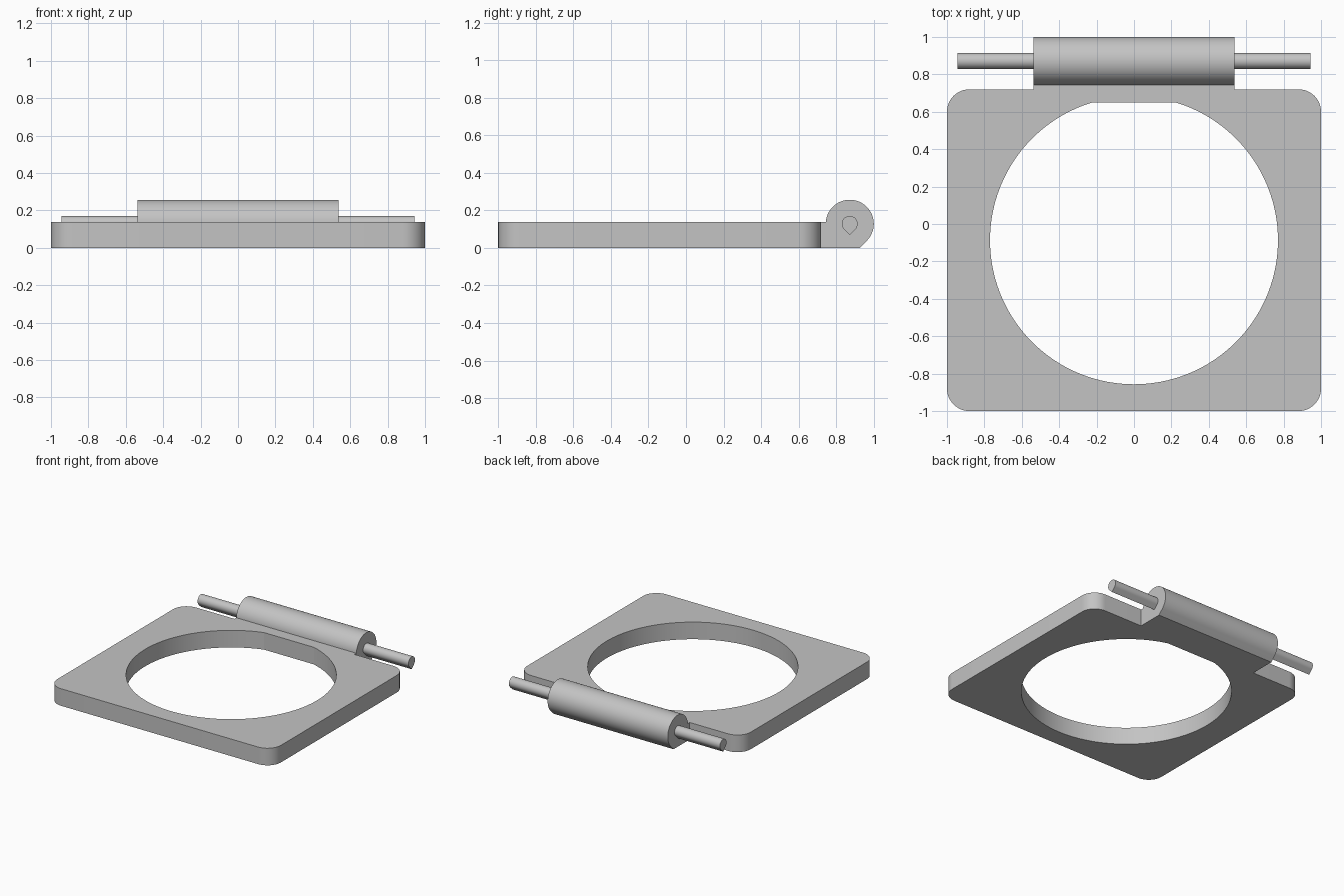
import bpy
import bmesh
from math import sin, cos, pi, acos, asin, sqrt, radians
from mathutils import Vector

if "Cube" in bpy.data.objects:
    bpy.data.objects.remove(bpy.data.objects["Cube"], do_unlink=True)

grey = bpy.data.materials.new("plain_grey")
grey.use_nodes = True
grey.diffuse_color = (0.55, 0.55, 0.55, 1)
grey.node_tree.nodes["Principled BSDF"].inputs["Base Color"].default_value = grey.diffuse_color


def arc(cx, cy, r, start, end, steps):
    """Points along a circular arc, both ends included."""
    angles = [start + (end - start) * i / steps for i in range(steps + 1)]
    return [(cx + r * cos(a), cy + r * sin(a)) for a in angles]


def prism(name, loops, place, direction):
    """Fill an outline (later loops are holes) and extrude it along direction."""
    bm = bmesh.new()
    for loop in loops:
        verts = [bm.verts.new(place(u, v)) for u, v in loop]
        for a, b in zip(verts, verts[1:] + verts[:1]):
            bm.edges.new((a, b))
    bmesh.ops.triangle_fill(bm, edges=bm.edges[:], use_beauty=True)
    result = bmesh.ops.extrude_face_region(bm, geom=bm.faces[:], use_keep_orig=True)
    moved = [g for g in result["geom"] if isinstance(g, bmesh.types.BMVert)]
    bmesh.ops.translate(bm, verts=moved, vec=Vector(direction))
    bmesh.ops.recalc_face_normals(bm, faces=bm.faces[:])
    mesh = bpy.data.meshes.new(name)
    bm.to_mesh(mesh)
    bm.free()
    mesh.materials.append(grey)
    obj = bpy.data.objects.new(name, mesh)
    bpy.context.collection.objects.link(obj)
    bpy.ops.object.select_all(action="DESELECT")
    obj.select_set(True)
    bpy.context.view_layer.objects.active = obj
    bpy.ops.object.shade_smooth_by_angle(angle=radians(12))
    return obj


def along_x(name, loop, half):
    """Extrude a side profile (y, z) symmetrically along x."""
    return prism(name, [loop], lambda y, z: (-half, y, z), (2 * half, 0, 0))


# Frame plate: rounded rectangle with a round opening flattened at the back
THICK, BACK, FRONT, CORNER = 0.138, 0.72, -1.0, 0.12
outline = []
for i, (sx, y) in enumerate([(1, BACK - CORNER), (-1, BACK - CORNER),
                             (-1, FRONT + CORNER), (1, FRONT + CORNER)]):
    outline += arc(sx * (1 - CORNER), y, CORNER, i * pi / 2, (i + 1) * pi / 2, 12)
HOLE_Y, HOLE_R, FLAT_Y = -0.087, 0.77, 0.65
gap = acos((FLAT_Y - HOLE_Y) / HOLE_R)
opening = arc(0, HOLE_Y, HOLE_R, pi / 2 + gap, 5 * pi / 2 - gap, 96)
prism("frame_plate", [outline, opening], lambda x, y: (x, y, 0), (0, 0, THICK))

# Hinge barrel: round knuckle with a sloped underside joined to the plate
AXIS_Y, AXIS_Z, BARREL_R = 0.872, 0.128, 0.128
barrel = arc(AXIS_Y, AXIS_Z, BARREL_R, pi - asin((THICK - AXIS_Z) / BARREL_R), -pi / 4, 48)
barrel += [(AXIS_Y + BARREL_R * sqrt(2) - AXIS_Z, 0), (BACK, 0), (BACK, THICK)]
along_x("hinge_barrel", barrel, 0.537)

# Hinge pins: teardrop section, one on each side of the barrel
PIN_R = 0.042
pin = arc(AXIS_Y, AXIS_Z, PIN_R, -pi / 4, 5 * pi / 4, 36)
pin.append((AXIS_Y, AXIS_Z - PIN_R * sqrt(2)))
along_x("hinge_pin", pin, 0.943)
